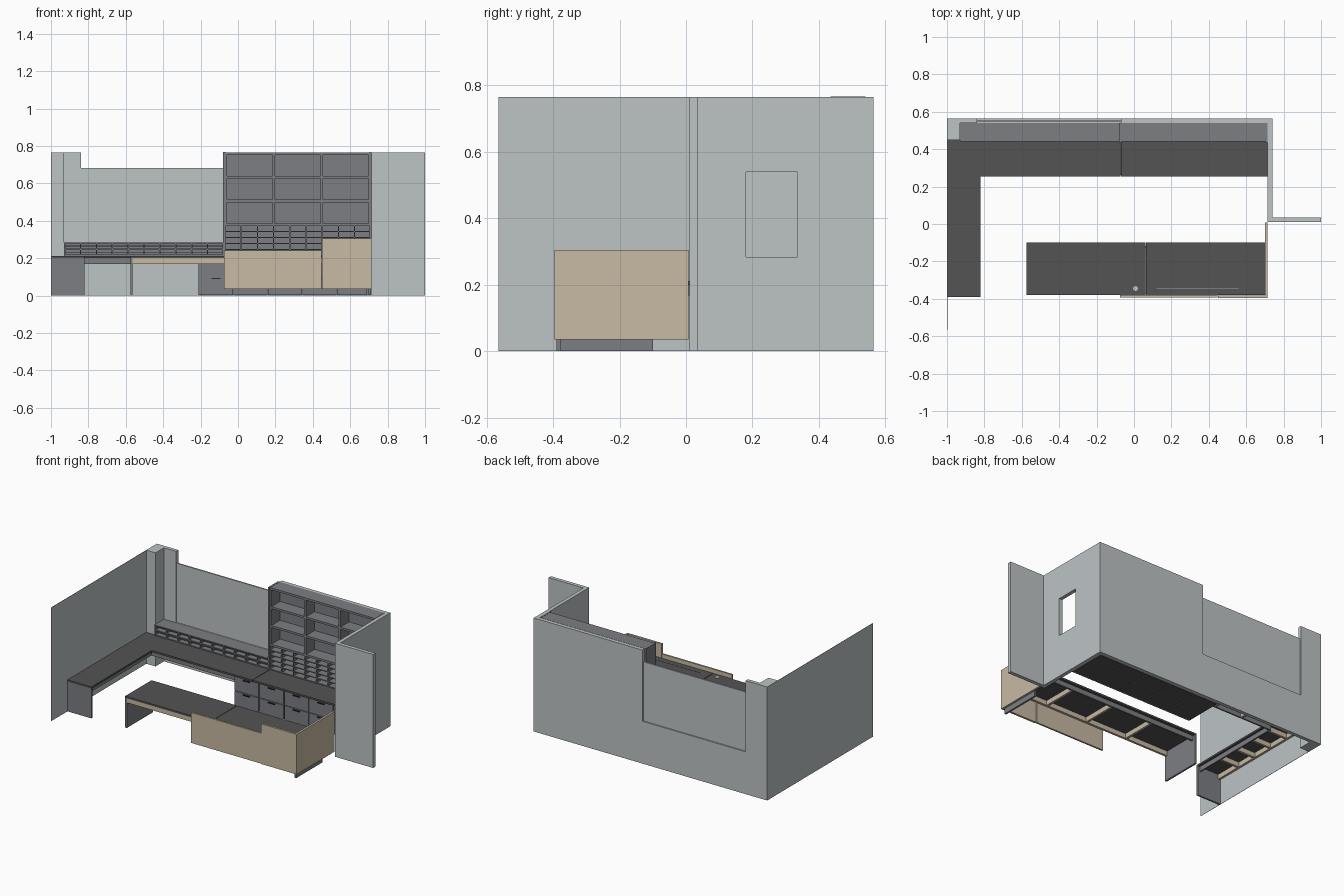
import bpy, bmesh
from mathutils import Vector

old = bpy.data.objects.get("Cube")
if old:
    bpy.data.objects.remove(old, do_unlink=True)


def material(name, rgb):
    m = bpy.data.materials.new(name)
    m.use_nodes = True
    m.diffuse_color = (*rgb, 1)
    m.node_tree.nodes["Principled BSDF"].inputs["Base Color"].default_value = (*rgb, 1)
    return m


WALL = material("pale grey wall", (0.51, 0.55, 0.56))
GREY = material("mid grey laminate", (0.205, 0.21, 0.23))
DARK = material("charcoal worktop", (0.088, 0.088, 0.09))
WOOD = material("light wood", (0.58, 0.49, 0.37))
BLACK = material("black handle", (0.025, 0.025, 0.028))


def finish(name, bm, mat):
    bmesh.ops.recalc_face_normals(bm, faces=bm.faces)
    mesh = bpy.data.meshes.new(name)
    bm.to_mesh(mesh)
    bm.free()
    mesh.materials.append(mat)
    ob = bpy.data.objects.new(name, mesh)
    bpy.context.collection.objects.link(ob)
    return ob


def boxes(name, mat, spans):
    """One object from boxes given as ((x0, x1), (y0, y1), (z0, z1))."""
    bm = bmesh.new()
    for span in spans:
        verts = bmesh.ops.create_cube(bm, size=1)["verts"]
        for v in verts:
            v.co = Vector([(a + b) / 2 + c * (b - a) for (a, b), c in zip(span, v.co)])
    return finish(name, bm, mat)


def extrude(name, mat, points, direction):
    bm = bmesh.new()
    face = bm.faces.new([bm.verts.new(p) for p in points])
    out = bmesh.ops.extrude_face_region(bm, geom=[face], use_keep_orig=True)["geom"]
    moved = [g for g in out if isinstance(g, bmesh.types.BMVert)]
    bmesh.ops.translate(bm, verts=moved, vec=direction)
    return finish(name, bm, mat)


def steps(a, b, n):
    return [a + (b - a) * i / n for i in range(n + 1)]


H = 0.765          # wall height
BACK = 0.54        # inner face of the back wall
TOP = (0.2, 0.212)  # worktop thickness
APRON = (0.168, 0.2)

# Room walls
outline = [(-1, 0), (0.74, 0), (0.74, H), (-0.07, H), (-0.07, 0.285),
           (-0.84, 0.285), (-0.84, H), (-1, H)]
extrude("back_wall", WALL, [(x, BACK, z) for x, z in outline], (0, 0.024, 0))
boxes("window_panel", WALL, [((-0.84, -0.07), (0.545, 0.555), (0.285, 0.683))])
boxes("corner_pillar", WALL, [((-1, -0.93), (0.45, BACK), (0, H))])
boxes("left_wall", WALL, [((-1, -0.998), (-0.565, 0.45), (0, H))])
plan = [(0.715, 0.01), (1, 0.01), (1, 0.035), (0.74, 0.035), (0.74, BACK), (0.715, BACK)]
right_wall = extrude("right_wall", WALL, [(x, y, 0) for x, y in plan], (0, 0, H))

# Opening through the right wall
cutter = boxes("opening_cutter", WALL, [((0.6, 0.8), (0.18, 0.335), (0.283, 0.54))])
cutter.hide_render = True
cut = right_wall.modifiers.new("opening", "BOOLEAN")
cut.operation, cut.object = "DIFFERENCE", cutter
bpy.context.view_layer.objects.active = right_wall
bpy.ops.object.modifier_apply(modifier=cut.name)
bpy.data.objects.remove(cutter, do_unlink=True)

# L-shaped worktop, split at a narrow joint
corner = [(-0.998, -0.39), (-0.82, -0.39), (-0.82, 0.255), (-0.073, 0.255),
          (-0.073, BACK), (-0.93, BACK), (-0.93, 0.45), (-0.998, 0.45)]
extrude("corner_worktop", DARK, [(x, y, TOP[0]) for x, y in corner], (0, 0, TOP[1] - TOP[0]))
boxes("back_worktop", DARK, [((-0.07, 0.715), (0.255, BACK), TOP)])
boxes("worktop_end_panel", GREY, [((-0.998, -0.82), (-0.39, -0.378), (0, TOP[0]))])
boxes("worktop_aprons", GREY, [
    ((-0.845, -0.835), (-0.378, 0.28), APRON),
    ((-0.845, -0.21), (0.27, 0.28), APRON)])
boxes("worktop_beams", WOOD,
      [((-0.995, -0.98), (-0.378, 0.45), APRON), ((-0.92, -0.21), (0.525, 0.54), APRON)]
      + [((-0.98, -0.845), (y, y + 0.015), APRON) for y in steps(-0.2, 0.25, 3)]
      + [((x, x + 0.015), (0.28, 0.525), APRON) for x in (-0.62, -0.41)])

# Drawer cabinets under the back worktop
cols = steps(-0.21, 0.715, 5)
boxes("drawer_cabinet", GREY, [((a, b - 0.003), (0.27, 0.535), (0.004, TOP[0]))
                               for a, b in zip(cols, cols[1:])])
boxes("cabinet_base", DARK, [((a + 0.004, b - 0.007), (0.28, 0.53), (0, 0.004))
                             for a, b in zip(cols, cols[1:])])
rows = [(0.006, 0.1), (0.104, 0.198)]
boxes("drawer_fronts", GREY, [((a + 0.002, b - 0.004), (0.262, 0.27), r)
                              for a, b in zip(cols, cols[1:]) for r in rows])
boxes("drawer_handles", BLACK, [(((a + b) / 2 - 0.025, (a + b) / 2 + 0.025),
                                 (0.254, 0.262), (r[1] - 0.012, r[1] - 0.006))
                                for a, b in zip(cols, cols[1:]) for r in rows])


def rack(name, x0, x1, z0, z1, columns, levels, t, front=0.44):
    """Open shelving: upright dividers, level boards and a back board."""
    h = t / 2
    ups = [((x - h, x + h), (front, BACK), (z0, z1))
           for x in steps(x0 + h, x1 - h, columns)]
    boards = [((x0, x1), (front, BACK), (z - h, z + h))
              for z in steps(z0 + h, z1 - h, levels)]
    back = [((x0, x1), (BACK - 0.008, BACK), (z0, z1))]
    return boxes(name, GREY, ups + boards + back)


# Pigeonholes and bookcase along the back
rack("low_pigeonholes", -0.93, -0.075, TOP[1], 0.284, 10, 2, 0.007)
boxes("low_pigeonhole_trays", GREY, [((-0.93, -0.075), (0.455, BACK), (z, z + 0.003))
                                     for z in (0.23, 0.264)])
rack("tall_pigeonholes", -0.073, 0.713, TOP[1], 0.378, 9, 5, 0.006)
rack("bookcase", -0.073, 0.713, 0.372, 0.766, 3, 3, 0.014)
boxes("bookcase_sides", GREY, [((x, x + 0.012), (0.435, BACK), (TOP[1], 0.767))
                               for x in (-0.08, 0.703)])

# Island desk
boxes("island_worktop", DARK, [((-0.575, 0.062), (-0.38, -0.1), TOP),
                               ((0.065, 0.7), (-0.38, -0.1), TOP)])
boxes("island_end_panels", GREY, [((x, x + 0.012), (-0.38, -0.1), (0, TOP[0]))
                                  for x in (-0.575, 0.688)])
boxes("island_back_apron", GREY, [((-0.563, 0.688), (-0.13, -0.118), APRON)])
boxes("island_beams", WOOD, [((-0.563, 0.688), (-0.375, -0.36), APRON)]
      + [((x, x + 0.015), (-0.36, -0.13), APRON) for x in steps(-0.25, 0.37, 2)])
boxes("front_low_panel", WOOD, [((-0.075, 0.446), (-0.392, -0.38), (0.035, 0.24))])
boxes("front_high_panel", WOOD, [((0.449, 0.715), (-0.396, -0.382), (0.035, 0.305))])
boxes("side_panel", WOOD, [((0.701, 0.715), (-0.382, 0.008), (0.035, 0.305))])

# Cable slot and cable hole cover on the island
boxes("cable_slot", GREY, [((0.12, 0.56), (-0.348, -0.341), (TOP[1], TOP[1] + 0.002))])
bpy.ops.mesh.primitive_cylinder_add(vertices=20, radius=0.013, depth=0.003,
                                    location=(0.008, -0.345, TOP[1] + 0.001))
cover = bpy.context.object
cover.name = "cable_hole_cover"
cover.data.materials.append(WALL)
